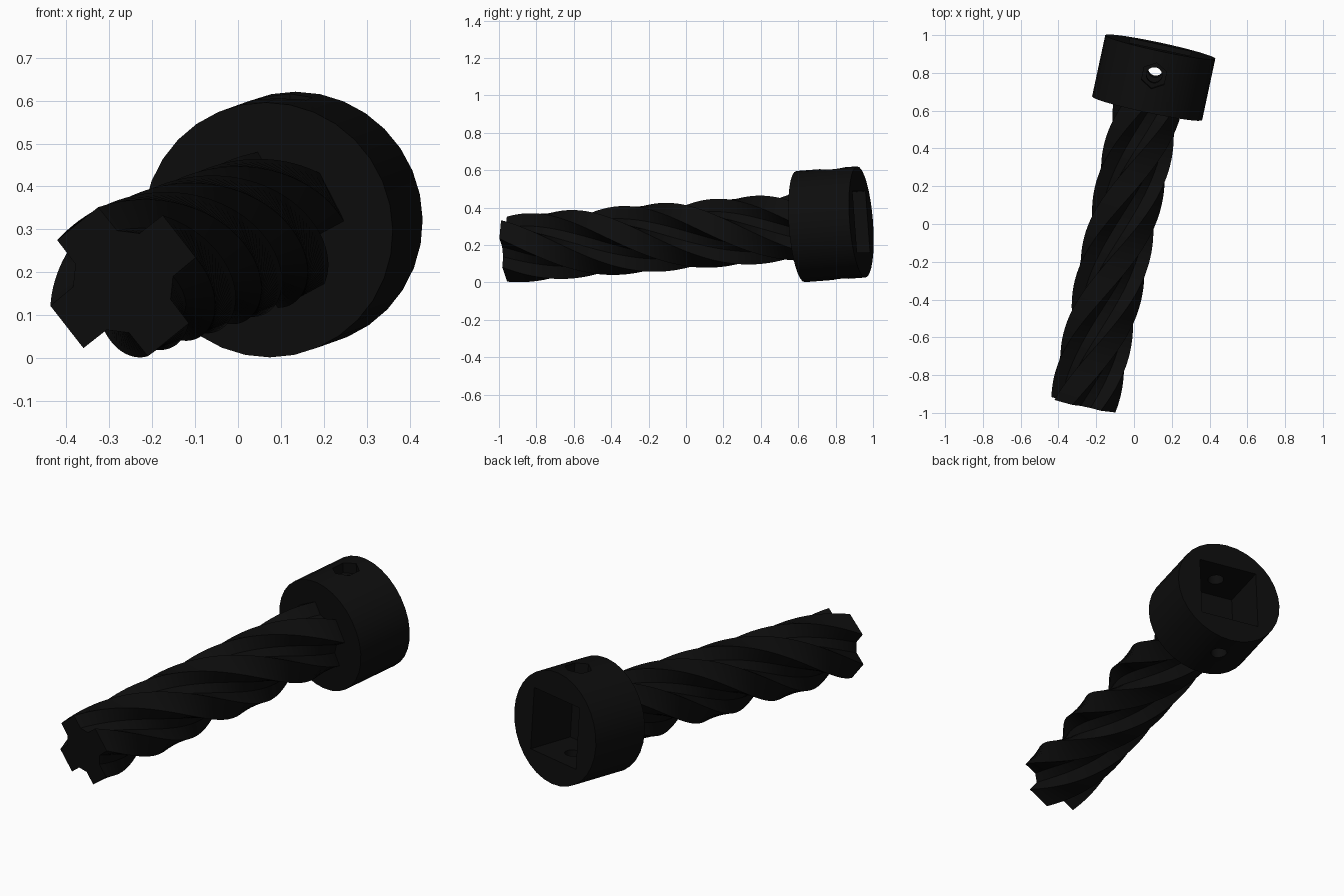
import bpy, bmesh, math
from mathutils import Matrix, Vector

cube = bpy.data.objects.get("Cube")
if cube:
    bpy.data.objects.remove(cube, do_unlink=True)

# Tilted frame: origin at the tip, local -z runs along the axis to the head
axis = Vector((0.2095, 0.9747, 0.075)).normalized()
up = (Vector((0, 0, 1)) - axis.z * axis).normalized()
side = axis.cross(up)
frame = Matrix((side, up, -axis)).transposed().to_4x4()
frame.translation = (-0.268, -0.957, 0.178)

SHAFT_LEN, HEAD_LEN, HEAD_R = 1.61, 0.333, 0.298
END = SHAFT_LEN + HEAD_LEN

black = bpy.data.materials.new("matte_black")
black.use_nodes = True
black.diffuse_color = (0.004, 0.004, 0.004, 1)
bsdf = next(n for n in black.node_tree.nodes if n.type == 'BSDF_PRINCIPLED')
bsdf.inputs["Base Color"].default_value = black.diffuse_color


def make(name, bm, helper=False):
    bmesh.ops.recalc_face_normals(bm, faces=bm.faces)
    mesh = bpy.data.meshes.new(name)
    bm.to_mesh(mesh)
    bm.free()
    mesh.materials.append(black)
    obj = bpy.data.objects.new(name, mesh)
    obj.matrix_world = frame
    bpy.context.collection.objects.link(obj)
    if helper:
        obj.hide_render = True
        obj.hide_set(True)
    return obj


def prism(name, sides, radius, length, matrix, helper=False):
    bm = bmesh.new()
    bmesh.ops.create_cone(bm, cap_ends=True, segments=sides, radius1=radius,
                          radius2=radius, depth=length, matrix=matrix)
    return make(name, bm, helper)


def smooth(obj):
    bpy.ops.object.select_all(action='DESELECT')
    obj.select_set(True)
    bpy.context.view_layer.objects.active = obj
    bpy.ops.object.shade_smooth_by_angle(angle=math.radians(30))


# Twisted shaft: a four-toothed section swept along the axis
def section(bm, t, steps_angle):
    ring = []
    for tooth in range(4):
        for offset, r in ((-32, 0.12), (-20, 0.183), (20, 0.183), (32, 0.12)):
            a = math.radians(38 + 90 * tooth + offset + steps_angle)
            ring.append(bm.verts.new((r * math.cos(a), r * math.sin(a), -t)))
    return ring


bm = bmesh.new()
STEPS = 72
rings = [section(bm, (SHAFT_LEN + 0.02) * i / STEPS, -285 * i / STEPS)
         for i in range(STEPS + 1)]
for lower, upper in zip(rings, rings[1:]):
    for i in range(len(lower)):
        j = (i + 1) % len(lower)
        bm.faces.new((lower[i], lower[j], upper[j], upper[i]))
bm.faces.new(rings[0])
bm.faces.new(rings[-1])
smooth(make("twisted_shaft", bm))

# Cylindrical head
head = prism("head", 32, HEAD_R, HEAD_LEN,
             Matrix.Translation((0, 0, -(SHAFT_LEN + HEAD_LEN / 2))))

# Cutters: square socket, cross hole and hexagonal nut recess
hole_z = -(END - 0.135)
turn = Matrix.Rotation(math.pi / 2, 4, 'X')
cutters = [
    prism("socket_cutter", 4, 0.33 / math.sqrt(2), 0.54,
          Matrix.Translation((0, 0, -END)) @ Matrix.Rotation(math.pi / 4, 4, 'Z'), True),
    prism("cross_hole_cutter", 20, 0.042, 0.8,
          Matrix.Translation((0, 0, hole_z)) @ turn, True),
    prism("nut_recess_cutter", 6, 0.07, 0.2,
          Matrix.Translation((0, HEAD_R + 0.04, hole_z)) @ turn, True),
]
for cutter in cutters:
    mod = head.modifiers.new(cutter.name, 'BOOLEAN')
    mod.operation = 'DIFFERENCE'
    mod.solver = 'EXACT'
    mod.object = cutter
bpy.context.view_layer.update()
bpy.ops.object.select_all(action='DESELECT')
head.select_set(True)
bpy.context.view_layer.objects.active = head
for mod in list(head.modifiers):
    bpy.ops.object.modifier_apply(modifier=mod.name)
for cutter in cutters:
    bpy.data.objects.remove(cutter, do_unlink=True)
smooth(head)
